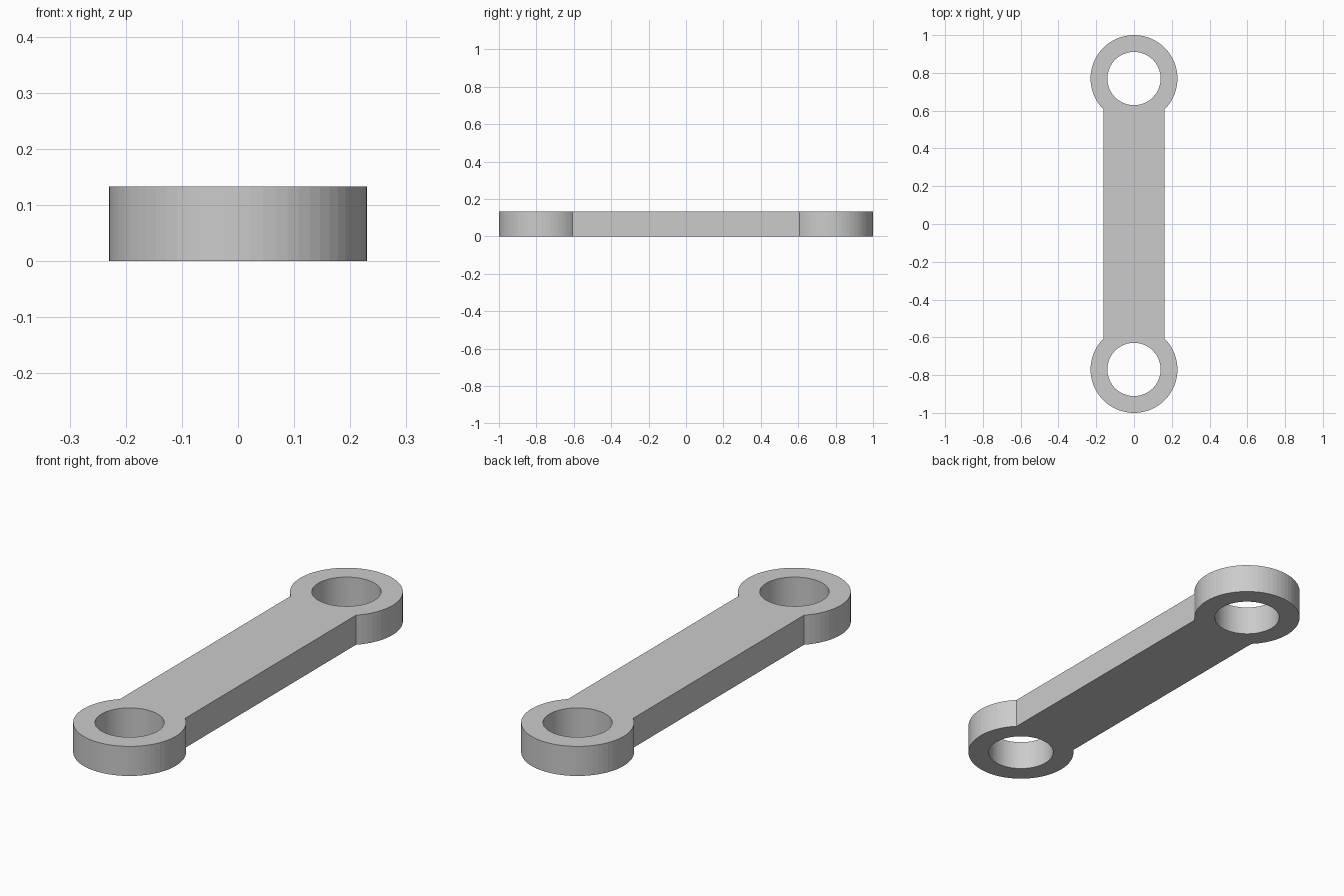
import bpy
import bmesh
from math import asin, cos, pi, sin

cube = bpy.data.objects.get("Cube")
if cube:
    bpy.data.objects.remove(cube, do_unlink=True)

THICKNESS = 0.133
EYE_Y = 0.77
EYE_RADIUS = 0.23
HOLE_RADIUS = 0.141
BAR_HALF_WIDTH = 0.162
SEGMENTS = 64


def arc(center_y, radius, start, end, count):
    step = (end - start) / count
    return [(radius * cos(start + i * step), center_y + radius * sin(start + i * step))
            for i in range(count + 1)]


def add_loop(curve, points):
    spline = curve.splines.new('POLY')
    spline.points.add(len(points) - 1)
    for point, (x, y) in zip(spline.points, points):
        point.co = (x, y, 0, 1)
    spline.use_cyclic_u = True
    spline.use_smooth = False


# Flat profile: two round eyes joined by a straight bar
profile = bpy.data.curves.new("connecting_link", 'CURVE')
profile.dimensions = '2D'
profile.fill_mode = 'BOTH'
profile.extrude = THICKNESS / 2

neck = pi / 2 - asin(BAR_HALF_WIDTH / EYE_RADIUS)
outer_count = round(SEGMENTS * (pi + 2 * neck) / (2 * pi))
outline = (arc(EYE_Y, EYE_RADIUS, -neck, pi + neck, outer_count)
           + arc(-EYE_Y, EYE_RADIUS, pi - neck, 2 * pi + neck, outer_count))
add_loop(profile, outline)

# Pin hole through each eye
for side in (-1, 1):
    add_loop(profile, arc(side * EYE_Y, HOLE_RADIUS, 0, 2 * pi, SEGMENTS)[:-1])

# Turn the extruded profile into one welded, solid mesh
link = bpy.data.objects.new("connecting_link", profile)
bpy.context.collection.objects.link(link)
bpy.ops.object.select_all(action='DESELECT')
link.select_set(True)
bpy.context.view_layer.objects.active = link
bpy.ops.object.convert(target='MESH')
link = bpy.context.object

bm = bmesh.new()
bm.from_mesh(link.data)
bmesh.ops.remove_doubles(bm, verts=bm.verts, dist=0.0001)
bmesh.ops.translate(bm, verts=bm.verts, vec=(0, 0, THICKNESS / 2))
bmesh.ops.recalc_face_normals(bm, faces=bm.faces)
bm.to_mesh(link.data)
bm.free()
